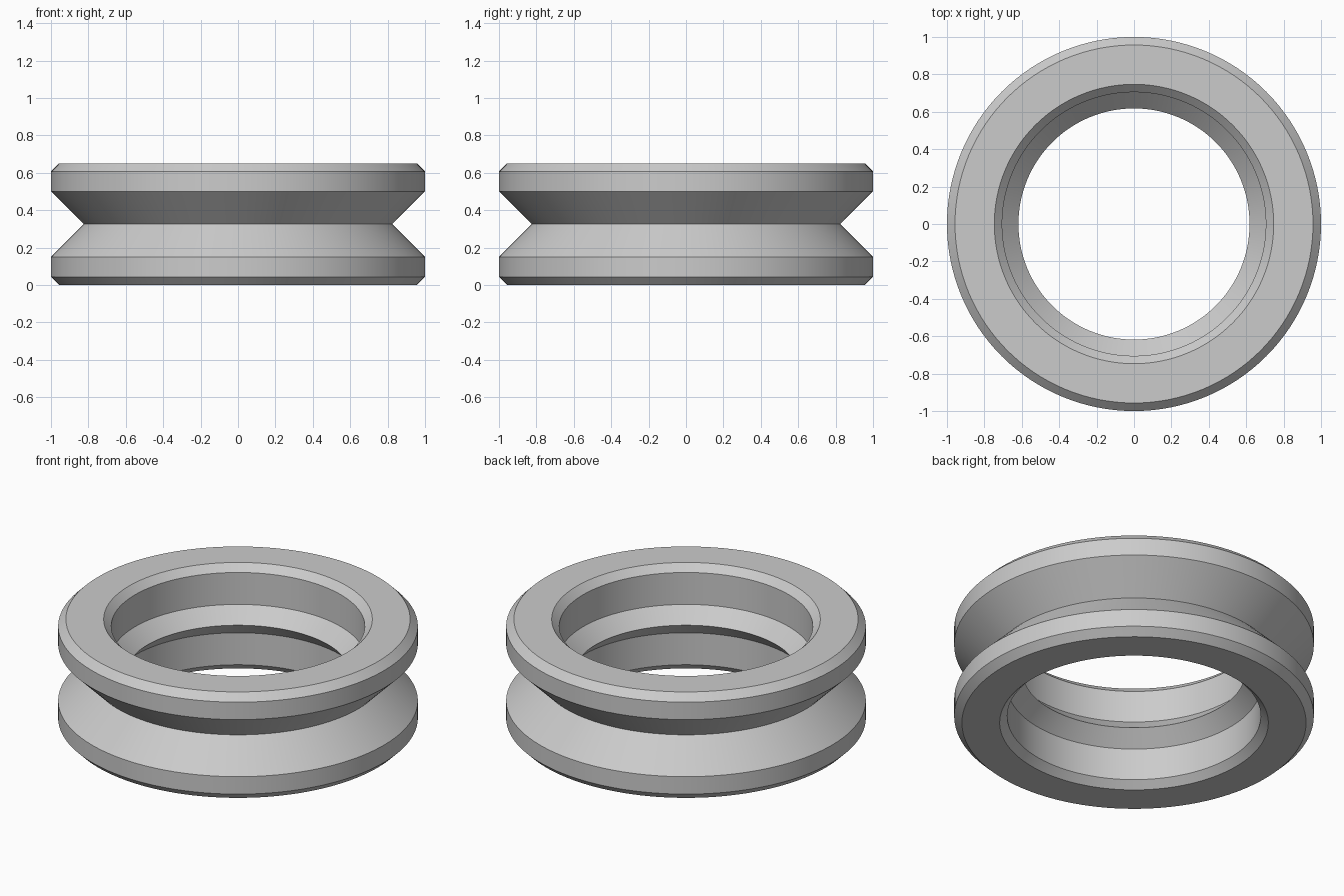
import bpy
import bmesh
from math import radians, tau
from mathutils import Matrix, Vector

SEGMENTS = 128
HEIGHT = 0.65

cube = bpy.data.objects.get("Cube")
if cube:
    bpy.data.objects.remove(cube, do_unlink=True)

# Plain grey material
grey = bpy.data.materials.new("plain grey")
grey.use_nodes = True
colour = (0.6, 0.6, 0.6, 1)
grey.diffuse_color = colour
grey.node_tree.nodes["Principled BSDF"].inputs["Base Color"].default_value = colour

# Upper half of the cross-section (radius, height): inner ridge, bore, chamfers, rim, V groove
upper = [(0.618, 0.325), (0.705, 0.412), (0.705, 0.608), (0.747, HEIGHT),
         (0.957, HEIGHT), (1, 0.607), (1, 0.5), (0.825, 0.325)]
lower = [(r, HEIGHT - z) for r, z in reversed(upper[1:-1])]
section = upper + lower

# Spin the closed section into a ring
bm = bmesh.new()
verts = [bm.verts.new((r, 0, z)) for r, z in section]
edges = [bm.edges.new((v, verts[i - 1])) for i, v in enumerate(verts)]
bmesh.ops.spin(bm, geom=verts + edges, cent=(0, 0, 0), axis=(0, 0, 1),
               angle=tau, steps=SEGMENTS, use_merge=True)
bmesh.ops.remove_doubles(bm, verts=bm.verts, dist=0.0001)
bmesh.ops.recalc_face_normals(bm, faces=bm.faces)

mesh = bpy.data.meshes.new("grooved_ring")
bm.to_mesh(mesh)
bm.free()
mesh.materials.append(grey)
ring = bpy.data.objects.new("grooved_ring", mesh)
bpy.context.collection.objects.link(ring)

# Smooth around the ring, sharp along its profile edges
bpy.ops.object.select_all(action="DESELECT")
ring.select_set(True)
bpy.context.view_layer.objects.active = ring
bpy.ops.object.shade_smooth_by_angle(angle=radians(30))
